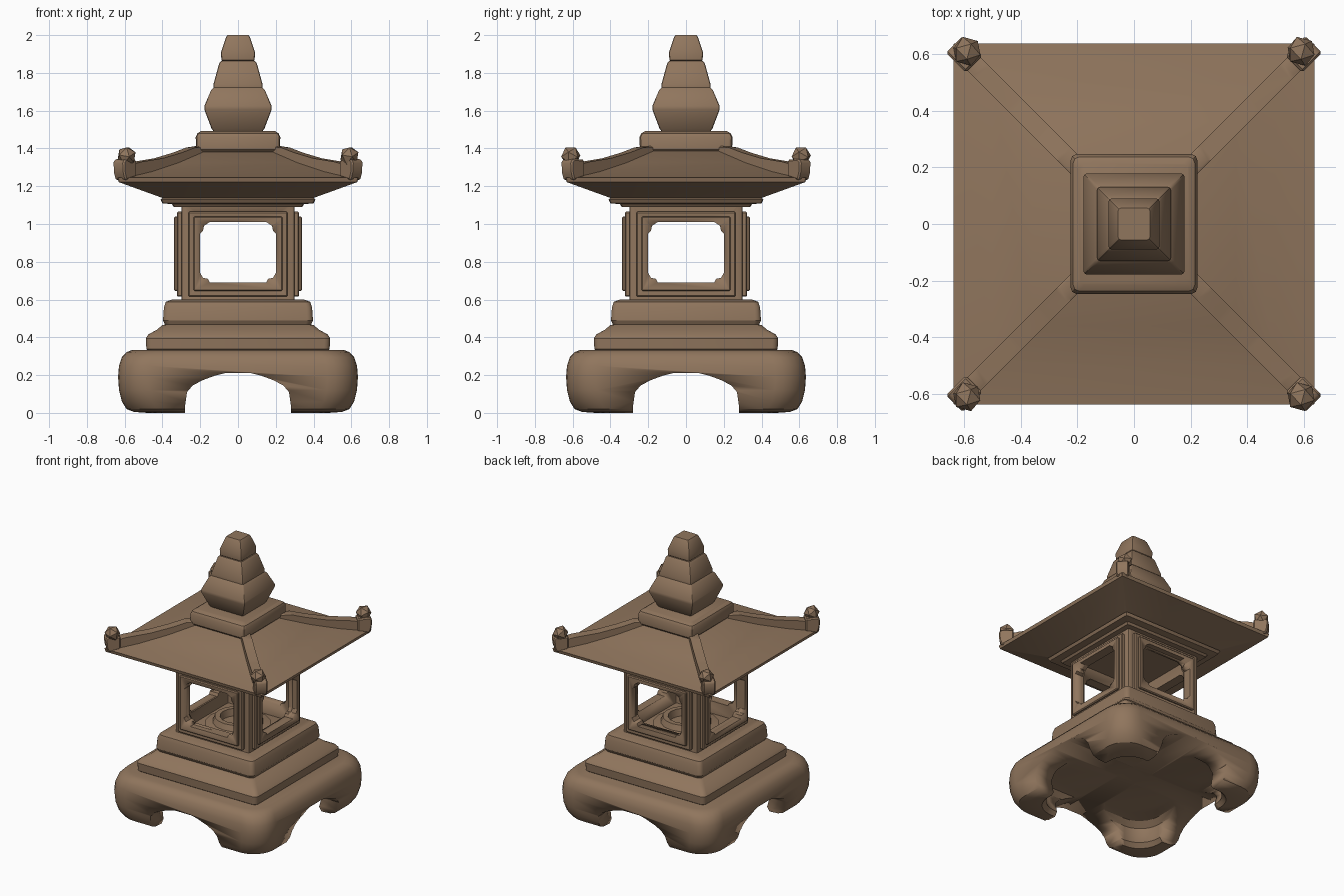
import bpy, bmesh
from math import sin, cos, pi, radians
from mathutils import Matrix

default = bpy.data.objects.get("Cube")
if default:
    bpy.data.objects.remove(default, do_unlink=True)

stone = bpy.data.materials.new("brown stone")
stone.use_nodes = True
colour = (0.28, 0.18, 0.11, 1)
stone.diffuse_color = colour
stone.node_tree.nodes["Principled BSDF"].inputs["Base Color"].default_value = colour


def activate(ob):
    bpy.ops.object.select_all(action='DESELECT')
    ob.select_set(True)
    bpy.context.view_layer.objects.active = ob


def finish(name, bm, smooth=30):
    bmesh.ops.recalc_face_normals(bm, faces=bm.faces)
    mesh = bpy.data.meshes.new(name)
    bm.to_mesh(mesh)
    bm.free()
    mesh.materials.append(stone)
    ob = bpy.data.objects.new(name, mesh)
    bpy.context.collection.objects.link(ob)
    activate(ob)
    if smooth:
        bpy.ops.object.shade_smooth_by_angle(angle=radians(smooth))
    return ob


def skin(bm, a, b):
    """Join two loops of vertices with quads."""
    for i in range(len(a)):
        j = (i + 1) % len(a)
        bm.faces.new((a[i], a[j], b[j], b[i]))


def square_ring(half, radius, steps):
    """Outline of a square with rounded corners."""
    r = min(radius, half * 0.9)
    pts = []
    for k in range(4):
        a = pi / 4 + k * pi / 2
        cx, cy = (half - r) * cos(a) * 2 ** 0.5, (half - r) * sin(a) * 2 ** 0.5
        for i in range(steps + 1):
            t = k * pi / 2 + i / steps * pi / 2
            pts.append((cx + r * cos(t), cy + r * sin(t)))
    return pts


def loft(name, profile, radius=0.015, steps=2, closed=False, stretch=1):
    """Stack square outlines given as (half width, height)."""
    bm = bmesh.new()
    rings = [[bm.verts.new((x, y * stretch, z)) for x, y in square_ring(h, radius, steps)]
             for h, z in profile]
    for a, b in zip(rings, rings[1:]):
        skin(bm, a, b)
    if closed:
        skin(bm, rings[-1], rings[0])
    else:
        bm.faces.new(rings[0])
        bm.faces.new(rings[-1])
    return finish(name, bm)


def prism(name, pts, v0, v1, angle=0, bevel=0):
    """Extrude a (sideways, height) outline from v0 to v1, then turn it about z."""
    bm = bmesh.new()
    a = [bm.verts.new((u, v0, z)) for u, z in pts]
    b = [bm.verts.new((u, v1, z)) for u, z in pts]
    bm.faces.new(a)
    bm.faces.new(b)
    skin(bm, a, b)
    if bevel:
        bmesh.ops.bevel(bm, geom=bm.edges[:], offset=bevel, segments=1, affect='EDGES')
    bmesh.ops.transform(bm, matrix=Matrix.Rotation(angle, 4, 'Z'), verts=bm.verts)
    return finish(name, bm)


def mirrored(half_outline):
    return half_outline + [(-u, z) for u, z in reversed(half_outline)]


def rect(half, z0, z1):
    return mirrored([(half, z0), (half, z1)])


def cut(ob, cutters):
    activate(ob)
    for c in cutters:
        mod = ob.modifiers.new("cut", 'BOOLEAN')
        mod.operation = 'DIFFERENCE'
        mod.solver = 'EXACT'
        mod.object = c
        bpy.ops.object.modifier_apply(modifier=mod.name)


# Hollow foot block with an arch through each side
base = loft("base_feet", [
    (0.56, 0.333), (0.59, 0.322), (0.615, 0.295), (0.63, 0.25), (0.635, 0.19),
    (0.63, 0.12), (0.615, 0.06), (0.59, 0.02), (0.55, 0.005), (0.48, 0.0),
    (0.46, 0.03), (0.485, 0.1), (0.49, 0.16), (0.46, 0.195), (0.4, 0.207)],
    radius=0.16, steps=6)
arch = mirrored([(0.285, -0.1), (0.28, 0.04), (0.27, 0.11), (0.24, 0.145),
                 (0.19, 0.172), (0.12, 0.198), (0.07, 0.21)])
arches = [prism("arch_cutter", arch, -1, 1, a) for a in (0, pi / 2)]
cut(base, arches)

# Stepped plinth
loft("lower_step", [(0.47, 0.325), (0.485, 0.338), (0.488, 0.395), (0.475, 0.415),
                    (0.43, 0.44), (0.4, 0.465), (0.37, 0.472)], radius=0.03, steps=3)
loft("upper_step", [(0.36, 0.455), (0.385, 0.466), (0.397, 0.49), (0.392, 0.56),
                    (0.382, 0.588), (0.35, 0.6)], radius=0.03, steps=3)

# Light chamber: thin walls and stepped window frames, cut by notched windows
walls = loft("chamber_walls", [(0.3, 0.59), (0.3, 1.11), (0.27, 1.11), (0.27, 0.59)],
             closed=True)
parts = [walls]
for k in range(4):
    a = k * pi / 2
    parts.append(prism("outer_frame", rect(0.262, 0.615, 1.065), -0.324, -0.285, a, 0.006))
    parts.append(prism("inner_frame", rect(0.235, 0.645, 1.04), -0.339, -0.28, a, 0.006))
window = mirrored([(0.15, 0.69), (0.16, 0.71), (0.185, 0.715), (0.2, 0.74),
                   (0.2, 0.95), (0.185, 0.965), (0.18, 0.99), (0.15, 1.01)])
windows = [prism("window_cutter", window, -1, 1, a) for a in (0, pi / 2)]
for p in parts:
    cut(p, windows)
for c in arches + windows:
    bpy.data.objects.remove(c, do_unlink=True)

# Small round lamp dish on the chamber floor
bm = bmesh.new()
rings = [[bm.verts.new((r * cos(i * pi / 8), r * sin(i * pi / 8), z)) for i in range(16)]
         for r, z in [(0.22, 0.595), (0.22, 0.63), (0.17, 0.64), (0.155, 0.68),
                      (0.12, 0.68), (0.11, 0.63)]]
for a, b in zip(rings, rings[1:]):
    skin(bm, a, b)
bm.faces.new(rings[0])
bm.faces.new(rings[-1])
finish("lamp_dish", bm)

# Roof with its supporting plate and cap
loft("roof_plate", [(0.34, 1.09), (0.35, 1.105), (0.4, 1.11), (0.41, 1.13), (0.39, 1.145)])
loft("roof", [(0.38, 1.13), (0.4, 1.138), (0.632, 1.222), (0.638, 1.245),
              (0.5, 1.278), (0.36, 1.325), (0.21, 1.39)], radius=0.004, steps=1)
loft("roof_cap", [(0.205, 1.375), (0.222, 1.395), (0.224, 1.46), (0.215, 1.48),
                  (0.195, 1.493)], radius=0.02, stretch=1.1)

# Hip ridges, each ending in an upright block with a faceted knob
diag = 2 ** 0.5
ridge = [(0.19, 1.36), (0.36, 1.3), (0.5, 1.255), (0.62, 1.235), (0.62, 1.31),
         (0.54, 1.328), (0.42, 1.348), (0.32, 1.378), (0.25, 1.405), (0.19, 1.415)]
block = [(0.565, 1.25), (0.622, 1.232), (0.632, 1.27), (0.635, 1.33),
         (0.62, 1.345), (0.565, 1.34)]
for k in range(4):
    a = pi / 4 + k * pi / 2
    prism("hip_ridge", [(u * diag, z) for u, z in ridge], -0.033, 0.033, a, 0.008)
    prism("corner_block", [(u * diag, z) for u, z in block], -0.042, 0.042, a, 0.008)
    bm = bmesh.new()
    place = Matrix.Translation((0.59 * diag * cos(a), 0.61 * diag * sin(a), 1.36))
    bmesh.ops.create_icosphere(bm, subdivisions=1, radius=0.053,
                               matrix=place @ Matrix.Rotation(radians(32), 4, 'X'))
    finish("corner_knob", bm, 0)

# Three-tier finial
loft("finial_lower", [(0.125, 1.485), (0.14, 1.505), (0.178, 1.605), (0.178, 1.625),
                      (0.142, 1.71), (0.13, 1.722)], radius=0.01)
loft("finial_middle", [(0.115, 1.71), (0.13, 1.722), (0.13, 1.74), (0.1, 1.85),
                       (0.09, 1.862)], radius=0.01)
loft("finial_top", [(0.075, 1.856), (0.088, 1.868), (0.09, 1.91), (0.064, 1.988),
                    (0.056, 2.0)], radius=0.01)
